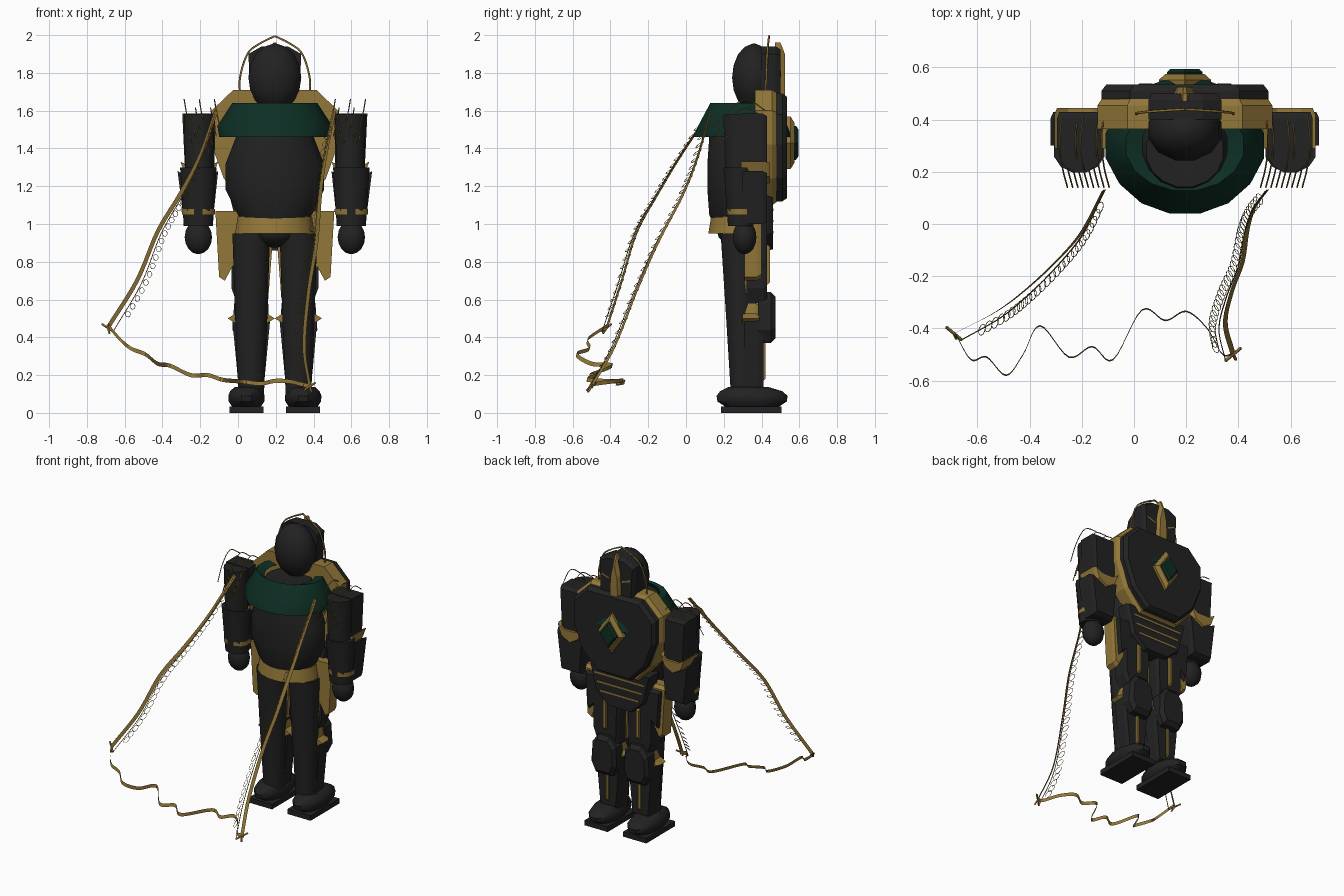
import bpy, bmesh
from math import sin, cos, pi
from mathutils import Vector

cube = bpy.data.objects.get("Cube")
if cube:
    bpy.data.objects.remove(cube, do_unlink=True)
CENTRE = 0.195  # the figure stands to one side of its trailing cords

def material(name, rgb):
    m = bpy.data.materials.new(name)
    m.use_nodes = True
    m.diffuse_color = (*rgb, 1)
    m.node_tree.nodes["Principled BSDF"].inputs["Base Color"].default_value = (*rgb, 1)
    return m

BLACK = material("black armour", (0.016, 0.016, 0.016))
GOLD = material("old gold", (0.29, 0.185, 0.04))
GREEN = material("deep green", (0.004, 0.028, 0.018))

def finish(name, data, mat, smooth=False):
    ob = bpy.data.objects.new(name, data)
    bpy.context.collection.objects.link(ob)
    data.materials.append(mat)
    ob.location.x = CENTRE
    if smooth:
        bpy.ops.object.select_all(action="DESELECT")
        ob.select_set(True)
        bpy.context.view_layer.objects.active = ob
        bpy.ops.object.shade_smooth_by_angle(angle=0.7)

def loft(name, rings, mat, smooth=False, caps=True):
    """Skin a stack of closed rings of points."""
    bm = bmesh.new()
    rows = [[bm.verts.new(p) for p in ring] for ring in rings]
    for a, b in zip(rows, rows[1:]):
        for i in range(len(a)):
            bm.faces.new((a[i - 1], a[i], b[i], b[i - 1]))
    if caps:
        bm.faces.new(rows[0])
        bm.faces.new(rows[-1])
    bmesh.ops.recalc_face_normals(bm, faces=bm.faces)
    me = bpy.data.meshes.new(name)
    bm.to_mesh(me)
    bm.free()
    finish(name, me, mat, smooth)

def oval(x, y, z, rx, ry, sides=16):
    turns = [2 * pi * (i + 0.5) / sides for i in range(sides)]
    return [(x + rx * cos(t), y + ry * sin(t), z) for t in turns]

def plate(name, outline, back, front, mat, taper=0.9):
    """Outline in x and z, given depth, with a chamfer on its +y face."""
    cx = sum(p[0] for p in outline) / len(outline)
    cz = sum(p[1] for p in outline) / len(outline)
    edge = front - min(0.025, (front - back) / 2)
    small = [(cx + (x - cx) * taper, front, cz + (z - cz) * taper) for x, z in outline]
    loft(name, [[(x, back, z) for x, z in outline], [(x, edge, z) for x, z in outline], small], mat)

def both(half):
    """Complete a half outline across the middle."""
    return half + [(-x, z) for x, z in reversed(half)]

def ball(name, centre, radii, mat):
    x, y, z = centre
    rx, ry, rz = radii
    turns = [pi * (i + 0.2) / 8.4 for i in range(9)]
    loft(name, [oval(x, y, z - rz * cos(t), rx * sin(t), ry * sin(t), 12) for t in turns], mat, True)

def wires(name, paths, radius, mat, closed=False):
    cu = bpy.data.curves.new(name, "CURVE")
    cu.dimensions = "3D"
    cu.bevel_depth = radius
    cu.bevel_resolution = 0
    for path in paths:
        sp = cu.splines.new("POLY")
        sp.points.add(len(path) - 1)
        for point, co in zip(sp.points, path):
            point.co = (*co, 1)
        sp.use_cyclic_u = closed
    finish(name, cu, mat)

def flow(points, steps=6):
    """Smooth path through a few points."""
    p = [Vector(q) for q in points]
    p = [2 * p[0] - p[1]] + p + [2 * p[-1] - p[-2]]
    path = []
    for a, b, c, d in zip(p, p[1:], p[2:], p[3:]):
        for t in [s / steps for s in range(steps)]:
            path.append(b + (c - a) * t / 2 + (2 * a - 5 * b + 4 * c - d) * t * t / 2
                        + (3 * b - a - 3 * c + d) * t ** 3 / 2)
    return path + [p[-2]]

def ribbon(name, path, across):
    w = Vector(across)
    me = bpy.data.meshes.new(name)
    verts = [v for p in path for v in (p - w, p + w)]
    me.from_pydata(verts, [], [(i, i + 1, i + 3, i + 2) for i in range(0, len(verts) - 2, 2)])
    finish(name, me, GOLD)

# Torso, head and collar
torso = [(1.0, 0.17, 0.14), (1.05, 0.2, 0.16), (1.18, 0.265, 0.17), (1.32, 0.265, 0.17),
         (1.46, 0.21, 0.16), (1.61, 0.15, 0.14)]
loft("torso", [oval(0, 0.28, z, rx, ry) for z, rx, ry in torso], BLACK, True)
ball("head", (0, 0.36, 1.775), (0.145, 0.12, 0.18), BLACK)
ball("pelvis", (0, 0.29, 0.96), (0.14, 0.13, 0.085), BLACK)
loft("collar", [oval(0, 0.3, 1.46, 0.3, 0.265), oval(0, 0.3, 1.52, 0.31, 0.24),
                oval(0, 0.3, 1.64, 0.23, 0.175), oval(0, 0.3, 1.625, 0.165, 0.165)], GREEN, True, False)
loft("belt", [oval(0, 0.29, 0.95, 0.215, 0.175), oval(0, 0.29, 1.04, 0.2, 0.16)], GOLD, True)

# Helmet, crest and halo
plate("face_mask", both([(0.07, 1.6), (0.13, 1.68), (0.14, 1.9), (0.07, 1.94)]), 0.4, 0.5, BLACK)
plate("crest", both([(0.012, 1.52), (0.042, 1.68), (0.035, 1.84), (0.008, 1.96)]), 0.47, 0.525, GOLD, 0.7)
arch = [(0.18, 0.42, 1.65), (0.185, 0.425, 1.77), (0.145, 0.43, 1.9), (0.08, 0.435, 1.955), (0, 0.44, 1.995)]
wires("halo", [flow([(s * x, y, z) for x, y, z in arch]) for s in (-1, 1)], 0.006, GOLD)

# Breastplate with its gem
plate("breastplate_rim", both([(0.15, 1.1), (0.27, 1.24), (0.335, 1.42), (0.335, 1.6), (0.22, 1.71)]),
      0.365, 0.48, GOLD, 0.95)
plate("breastplate", both([(0.13, 1.12), (0.25, 1.24), (0.32, 1.42), (0.32, 1.58), (0.21, 1.69)]),
      0.46, 0.535, BLACK, 0.94)
plate("gem_mount", both([(0.001, 1.29), (0.1, 1.43), (0.001, 1.57)]), 0.53, 0.575, GOLD, 0.75)
plate("gem", both([(0.001, 1.34), (0.068, 1.43), (0.001, 1.52)]), 0.57, 0.595, GREEN, 0.8)

# Abdomen plates with gold trim lines
plate("abdomen", both([(0.09, 0.86), (0.19, 0.95), (0.24, 1.15)]), 0.36, 0.46, BLACK, 0.95)
for row in range(3):
    z, w = 0.95 + 0.06 * row, 0.15 + 0.022 * row
    plate("abdomen_trim", both([(w, z), (w, z + 0.012)]), 0.455, 0.464, GOLD, 1)

for side, s in (("right", -1), ("left", 1)):
    def limb(part, rings, mat=BLACK):
        loft(f"{side}_{part}", [oval(s * x, y, z, rx, ry, 12) for x, y, z, rx, ry in rings], mat, True)

    def panel(part, outline, back, front, mat=BLACK, taper=0.9):
        plate(f"{side}_{part}", [(s * x, z) for x, z in outline], back, front, mat, taper)

    # Eye slit and hip guards
    panel("eye_slit", [(0.05, 1.78), (0.11, 1.8), (0.11, 1.812), (0.05, 1.792)], 0.495, 0.503, GOLD, 1)
    panel("hip_guard", [(0.14, 1.07), (0.315, 1.07), (0.295, 0.72), (0.265, 0.7), (0.2, 0.82)], 0.31, 0.4, GOLD)
    panel("hip_plate", [(0.15, 1.04), (0.29, 1.04), (0.27, 0.78), (0.21, 0.84)], 0.39, 0.43)

    # Leg, armour and boot
    limb("leg", [(0.125, 0.305, 0.1, 0.07, 0.07), (0.125, 0.29, 0.5, 0.088, 0.08), (0.125, 0.28, 0.95, 0.103, 0.1)])
    panel("thigh_rim", [(0.035, 0.6), (0.205, 0.6), (0.235, 0.9), (0.012, 0.9)], 0.31, 0.34, GOLD, 1)
    panel("thigh_plate", [(0.04, 0.58), (0.2, 0.58), (0.23, 0.66), (0.23, 0.88), (0.19, 0.95), (0.03, 0.95)], 0.32, 0.43)
    panel("thigh_stripe", [(0.118, 0.68), (0.14, 0.68), (0.14, 0.89), (0.118, 0.89)], 0.42, 0.445, GOLD)
    panel("knee_joint", [(0, 0.5), (0.05, 0.47), (0.2, 0.47), (0.25, 0.5), (0.21, 0.525), (0.2, 0.58),
                         (0.05, 0.58), (0.04, 0.525)], 0.3, 0.39, GOLD)
    panel("knee_guard", [(0.06, 0.37), (0.19, 0.37), (0.225, 0.44), (0.215, 0.58), (0.17, 0.64),
                         (0.08, 0.64), (0.035, 0.58), (0.03, 0.44)], 0.38, 0.475, BLACK, 0.8)
    panel("shin_plate", [(0.06, 0.12), (0.19, 0.12), (0.225, 0.49), (0.025, 0.49)], 0.31, 0.41)
    panel("shin_stripe", [(0.115, 0.17), (0.135, 0.17), (0.135, 0.38), (0.115, 0.38)], 0.4, 0.42, GOLD)
    limb("boot", [(0.15, 0.35, 0.035, 0.08, 0.15), (0.15, 0.35, 0.06, 0.098, 0.19), (0.15, 0.35, 0.09, 0.1, 0.195),
                  (0.15, 0.345, 0.115, 0.09, 0.17), (0.145, 0.33, 0.137, 0.07, 0.11)])
    panel("sole", [(0.06, 0), (0.24, 0), (0.24, 0.035), (0.06, 0.035)], 0.185, 0.505, BLACK, 1)

    # Arm, armour and hand
    limb("upper_arm", [(0.4, 0.28, 1.25, 0.075, 0.075), (0.4, 0.28, 1.58, 0.085, 0.085)])
    limb("forearm", [(0.405, 0.29, 0.99, 0.08, 0.07), (0.405, 0.28, 1.3, 0.1, 0.085)])
    limb("cuff", [(0.405, 0.295, 1.05, 0.09, 0.08), (0.405, 0.295, 1.08, 0.092, 0.082)], GOLD)
    ball(f"{side}_hand", (s * 0.405, 0.31, 0.93), (0.075, 0.065, 0.09), BLACK)
    panel("shoulder_plate", [(0.32, 1.27), (0.475, 1.27), (0.49, 1.585), (0.315, 1.585)], 0.29, 0.43)
    panel("elbow", [(0.3, 1.33), (0.33, 1.25), (0.4, 1.21), (0.47, 1.25), (0.5, 1.33), (0.45, 1.3), (0.35, 1.3)],
          0.29, 0.445, GOLD)
    panel("vambrace", [(0.33, 1.0), (0.48, 1.0), (0.515, 1.28), (0.4, 1.22), (0.3, 1.28)], 0.3, 0.43)

    # Shoulder fringe
    fringe = []
    for i in range(9):
        x, d = 0.31 + 0.02 * i, 0.045 * (i % 4)
        fringe.append(flow([(s * x, 0.42, 1.6 - d), (s * (x + 0.01), 0.32, 1.66 - d),
                            (s * x, 0.22, 1.6 - d), (s * (x - 0.02), 0.14, 1.51 - d)], 4))
    wires(f"{side}_fringe", fringe, 0.003, GOLD)

# Trailing cords, each with a ribbon, a thin line and a chain of links
cords = [
    ("right", 1, [(-0.31, 0.13, 1.6), (-0.395, -0.03, 1.36), (-0.5, -0.15, 1.16), (-0.62, -0.26, 0.96),
                  (-0.73, -0.34, 0.7), (-0.885, -0.42, 0.45)]),
    ("left", -1, [(0.315, 0.13, 1.6), (0.265, 0.06, 1.35), (0.24, -0.02, 1.15), (0.22, -0.15, 0.9),
                  (0.18, -0.26, 0.65), (0.155, -0.38, 0.35), (0.185, -0.5, 0.14)])]
for side, s, points in cords:
    path = flow(points)
    ribbon(f"{side}_cord", path, (0.009, 0.004, -0.006))
    drift = Vector((0.03 * s, -0.025, -0.02))
    wires(f"{side}_thin_cord", [[p + drift * i / len(path) for i, p in enumerate(path)]], 0.0025, GOLD)
    links = []
    for i, p in enumerate(path[2:-2]):
        c = p + Vector((s * (0.012 + 0.05 * i / len(path)), -0.012, -0.01))
        turns = [2 * pi * k / 10 for k in range(10)]
        links.append([c + Vector((0.013 * cos(t), s * 0.008 * cos(t) + 0.02 * sin(t), 0.016 * sin(t))) for t in turns])
    wires(f"{side}_chain", links, 0.0015, GOLD, True)
    end = path[-1]
    wires(f"{side}_cord_end", [[end - drift, end + drift], [end, end + Vector((0.01, -0.02, -0.03))]], 0.006, GOLD)

# Wavy hem ribbon joining the cords
hem = [(-0.88, -0.42, 0.46), (-0.82, -0.52, 0.39), (-0.76, -0.51, 0.34), (-0.685, -0.58, 0.31),
       (-0.62, -0.5, 0.26), (-0.555, -0.39, 0.25), (-0.445, -0.51, 0.2), (-0.355, -0.47, 0.2),
       (-0.275, -0.52, 0.175), (-0.165, -0.33, 0.165), (-0.075, -0.37, 0.155), (0.005, -0.335, 0.17),
       (0.085, -0.4, 0.165), (0.145, -0.5, 0.15), (0.195, -0.49, 0.14)]
ribbon("hem", flow(hem), (0, 0.003, 0.011))
